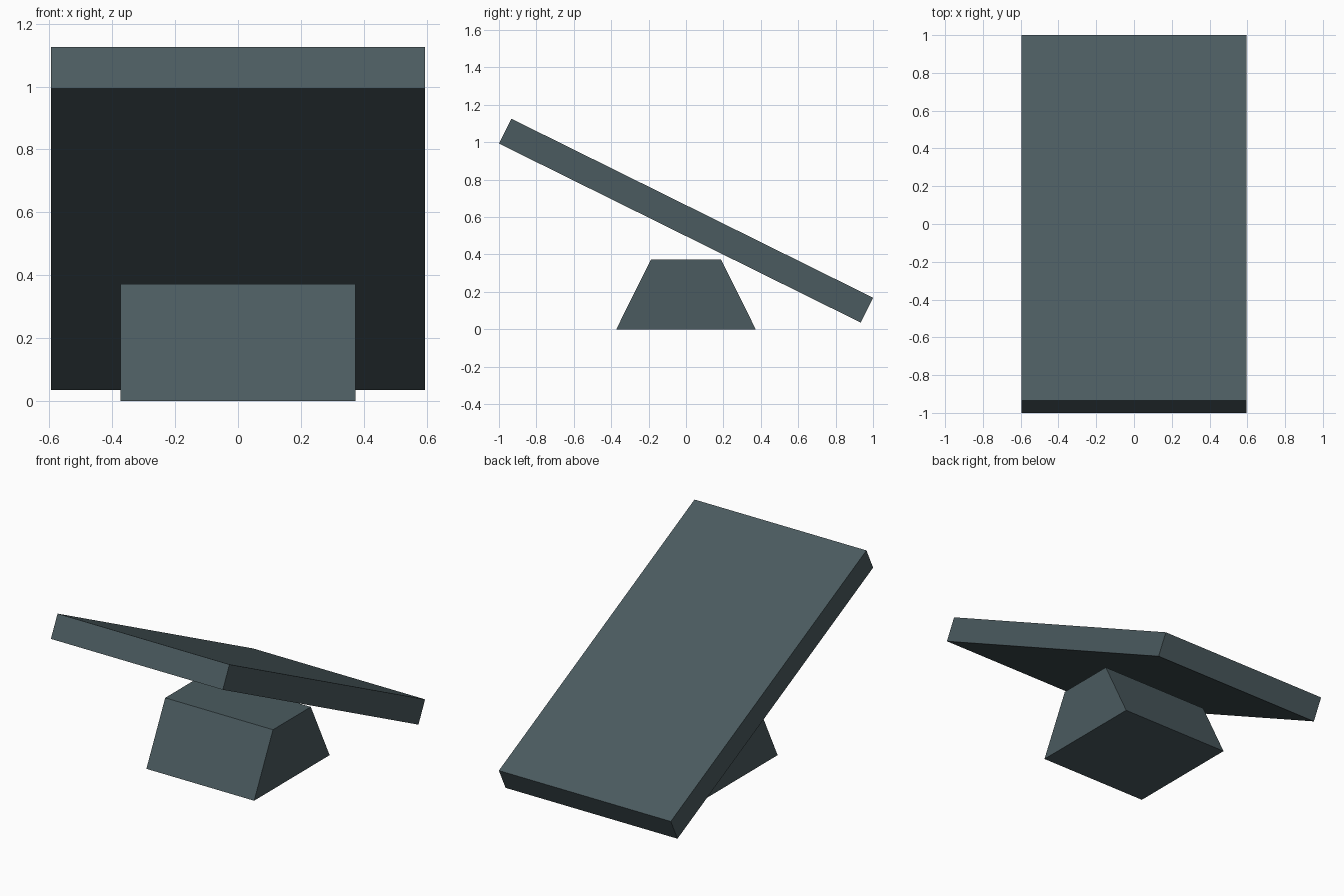
import bpy
import bmesh

if "Cube" in bpy.data.objects:
    bpy.data.objects.remove(bpy.data.objects["Cube"])

slate = bpy.data.materials.new("slate_grey")
slate.diffuse_color = (0.07, 0.104, 0.115, 1)
slate.use_nodes = True
slate.node_tree.nodes["Principled BSDF"].inputs["Base Color"].default_value = slate.diffuse_color


def prism(name, profile, half_width):
    """Extrude a (y, z) side profile symmetrically along x."""
    bm = bmesh.new()
    face = bm.faces.new([bm.verts.new((-half_width, y, z)) for y, z in profile])
    ext = bmesh.ops.extrude_face_region(bm, geom=[face])
    verts = [g for g in ext["geom"] if isinstance(g, bmesh.types.BMVert)]
    bmesh.ops.translate(bm, verts=verts, vec=(2 * half_width, 0, 0))
    bmesh.ops.recalc_face_normals(bm, faces=bm.faces)
    mesh = bpy.data.meshes.new(name)
    bm.to_mesh(mesh)
    bm.free()
    mesh.materials.append(slate)
    obj = bpy.data.objects.new(name, mesh)
    bpy.context.collection.objects.link(obj)
    return obj


# Tapered block under the middle
prism("pivot_base", [(-0.373, 0), (0.373, 0), (0.187, 0.373), (-0.187, 0.373)], 0.373)

# Tilted plank, high at the front and low at the back
prism("tilted_board", [(-1, 0.993), (0.934, 0.036), (1, 0.169), (-0.934, 1.126)], 0.595)
